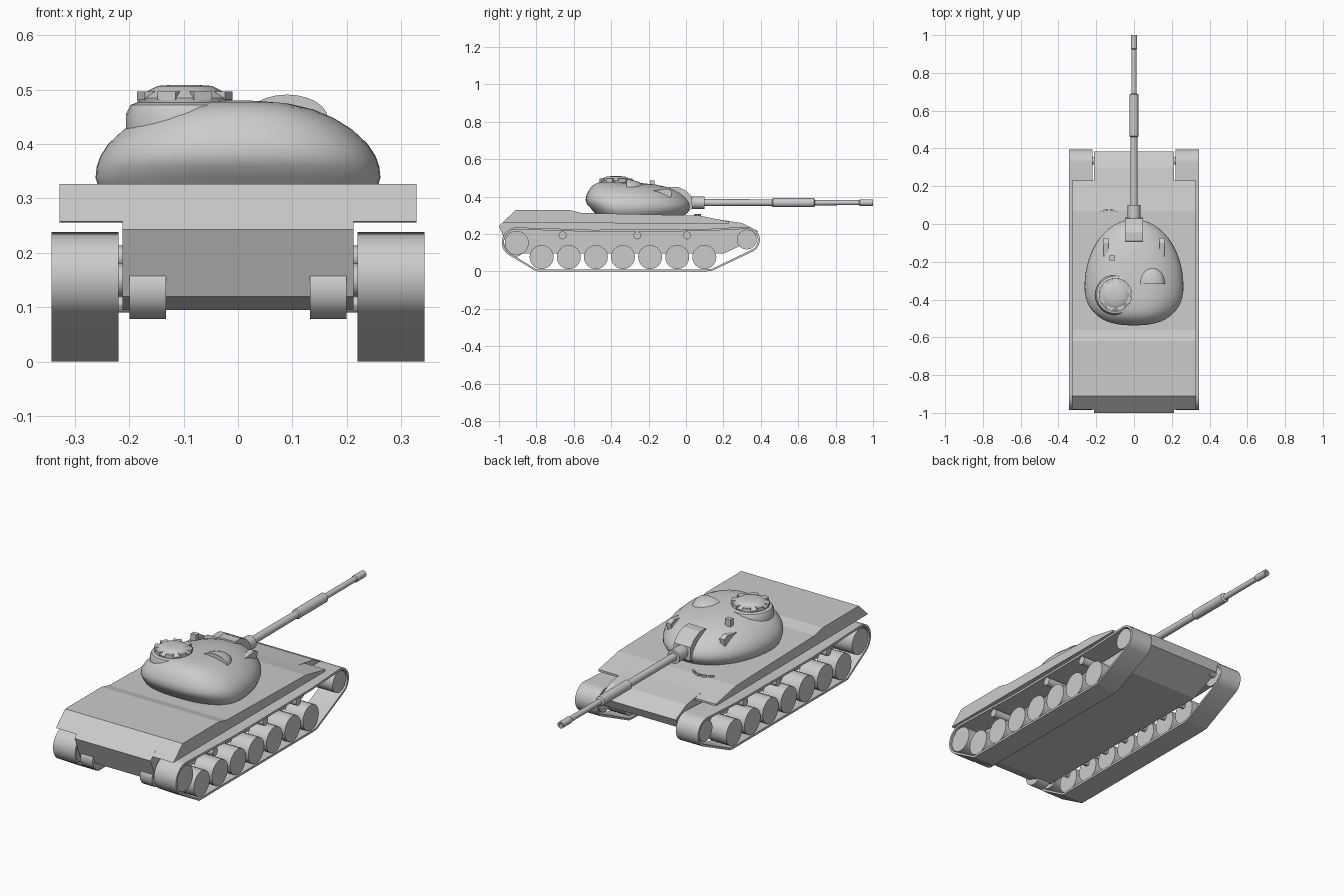
import bpy, bmesh
from math import sin, cos, pi, radians
from mathutils import Vector, Matrix

if "Cube" in bpy.data.objects:
    bpy.data.objects.remove(bpy.data.objects["Cube"])


def finish(name, bm, angle=30):
    bmesh.ops.recalc_face_normals(bm, faces=bm.faces)
    me = bpy.data.meshes.new(name)
    bm.to_mesh(me)
    bm.free()
    ob = bpy.data.objects.new(name, me)
    bpy.context.collection.objects.link(ob)
    if angle:
        bpy.ops.object.select_all(action='DESELECT')
        ob.select_set(True)
        bpy.context.view_layer.objects.active = ob
        bpy.ops.object.shade_smooth_by_angle(angle=radians(angle))
    return ob


def prism(name, pts, x0, x1, angle=0):
    """Extrude a (y, z) profile from x0 to x1."""
    bm = bmesh.new()
    a = [bm.verts.new((x0, y, z)) for y, z in pts]
    b = [bm.verts.new((x1, y, z)) for y, z in pts]
    bm.faces.new(a)
    bm.faces.new(b[::-1])
    n = len(pts)
    for i in range(n):
        bm.faces.new((a[i], a[(i + 1) % n], b[(i + 1) % n], b[i]))
    return finish(name, bm, angle)


def lathe(name, prof, centre, axis='Z', n=24):
    """Revolve a (radius, height) profile, capped at both ends."""
    bm = bmesh.new()
    rings = [[bm.verts.new((r * cos(2 * pi * i / n), r * sin(2 * pi * i / n), h))
              for i in range(n)] for r, h in prof]
    for a, b in zip(rings, rings[1:]):
        for i in range(n):
            bm.faces.new((a[i], a[(i + 1) % n], b[(i + 1) % n], b[i]))
    bm.faces.new(rings[0])
    bm.faces.new(rings[-1])
    rot = {'Z': Matrix(), 'Y': Matrix.Rotation(-pi / 2, 4, 'X'),
           'X': Matrix.Rotation(pi / 2, 4, 'Y')}[axis]
    bm.transform(Matrix.Translation(centre) @ rot)
    return finish(name, bm)


def box(name, centre, size, turn=0):
    bm = bmesh.new()
    bmesh.ops.create_cube(bm, size=1)
    bm.transform(Matrix.Translation(centre) @ Matrix.Rotation(turn, 4, 'Z')
                 @ Matrix.Diagonal((*size, 1)))
    return finish(name, bm, 0)


def roller(name, x0, x1, y, z, r, n=24):
    lo, hi = min(x0, x1), max(x0, x1)
    return lathe(name, [(r, 0), (r, hi - lo)], (lo, y, z), 'X', n)


# Hull tub and the wide upper hull over the tracks
prism("lower_hull", [(-1.0, .243), (-.95, .12), (-.88, .095), (.2, .095), (.365, .17),
                     (.385, .215), (.30, .258), (.07, .293), (-.56, .308),
                     (-.62, .322), (-.915, .322)], -.212, .212)
prism("upper_hull", [(-.983, .258), (-.91, .327), (-.62, .327), (-.56, .312),
                     (.07, .298), (.23, .266), (.23, .256)], -.328, .328)


# Track belt outline, inset by t for the inside
def belt(t):
    pts = []
    for i in range(13):
        a = radians(85 + 150 * i / 12)
        pts.append((-.905 + (.08 - t) * cos(a), .155 + (.08 - t) * sin(a)))
    pts += [(-.80, t), (-.78, t), (.11, t), (.14, t + .003)]
    for i in range(13):
        a = radians(-60 + 150 * i / 12)
        pts.append((.325 + (.07 - t) * cos(a), .168 + (.07 - t) * sin(a)))
    pts += [(.1, .226 - t), (-.5, .222 - t)]
    return pts


for s, side in ((1, "right"), (-1, "left")):
    # Track belt
    bm = bmesh.new()
    loops = [[bm.verts.new((s * x, y, z)) for y, z in belt(t)]
             for x, t in ((.220, 0), (.343, 0), (.343, .011), (.220, .011))]
    n = len(loops[0])
    for k in range(4):
        a, b = loops[k], loops[(k + 1) % 4]
        for i in range(n):
            bm.faces.new((a[i], a[(i + 1) % n], b[(i + 1) % n], b[i]))
    finish(side + "_track", bm)

    # Road wheels with axles
    for i in range(7):
        y = -.772 + .145 * i
        roller(f"{side}_road_wheel_{i}", s * .232, s * .338, y, .076, .064)
        roller(f"{side}_axle_{i}", s * .20, s * .24, y, .105, .015, 12)

    # Drive sprocket, front idler, final drive and return rollers
    roller(side + "_sprocket", s * .224, s * .338, -.905, .152, .064)
    roller(side + "_sprocket_axle", s * .19, s * .23, -.905, .15, .03, 16)
    roller(side + "_idler", s * .224, s * .338, .325, .170, .053)
    roller(side + "_idler_axle", s * .19, s * .23, .335, .175, .02, 16)
    roller(side + "_final_drive", s * .132, s * .20, -.915, .134, .056)
    for i, y in enumerate((-.66, -.26, .005)):
        roller(f"{side}_return_roller_{i}", s * .20, s * .335, y, .192, .021, 16)

    # Rangefinder hood on the turret cheek
    prism(side + "_sight_hood", [(-.18, .405), (-.18, .43), (-.10, .442), (-.075, .43),
                                 (-.08, .395)], s * .135, s * .162)


# Cast turret: stacked egg-shaped rings (z, half width, rear y, front y)
def egg(z, w, rear, front, n=48):
    mid = -.33
    out = []
    for i in range(n):
        a = 2 * pi * i / n
        c, q = cos(a), sin(a)
        e = 2 / 2.5 if q < 0 else 1
        x = w * abs(c) ** e * (1 if c > 0 else -1)
        y = mid + (front - mid) * q if q > 0 else mid - (mid - rear) * abs(q) ** e
        tilt = max(0, (z - .335) / .14) * .05 * (y + .3)
        out.append((x, y, z - tilt))
    return out


levels = [(.292, .235, -.47, -.02), (.315, .255, -.492, .01), (.338, .262, -.51, .025),
          (.358, .260, -.53, .025), (.378, .253, -.537, .018), (.40, .238, -.533, .002),
          (.425, .211, -.52, -.025), (.445, .178, -.505, -.06), (.46, .142, -.485, -.105),
          (.47, .10, -.455, -.16), (.475, .05, -.40, -.24)]
bm = bmesh.new()
rings = [[bm.verts.new(p) for p in egg(*l)] for l in levels]
for a, b in zip(rings, rings[1:]):
    for i in range(48):
        bm.faces.new((a[i], a[(i + 1) % 48], b[(i + 1) % 48], b[i]))
bm.faces.new(rings[0])
bm.faces.new(rings[-1])
finish("turret", bm, 40)

# Gun shield and barrel
prism("gun_shield", [(-.12, .33), (-.09, .452), (-.045, .452), (0, .432), (.03, .40),
                     (.035, .335), (0, .32)], -.047, .047)
lathe("gun_barrel", [(.034, 0), (.034, .10), (.019, .10), (.018, .46), (.024, .465),
                     (.024, .685), (.014, .69), (.0135, .925), (.017, .93), (.017, 1.0),
                     (.009, 1.0), (.009, .95)], (0, 0, .367), 'Y', 20)

# Commander's cupola on its raised base, ringed with vision blocks
cx, cy = -.098, -.375
lathe("cupola_base", [(.108, .425), (.108, .455), (.10, .472), (.08, .479)], (cx, cy, 0))
lathe("cupola", [(.085, .470), (.088, .485), (.062, .501), (.05, .507), (.02, .509)],
      (cx, cy, 0))
for i in range(8):
    a = 2 * pi * (i + .5) / 8
    box(f"vision_block_{i}", (cx + .075 * cos(a), cy + .075 * sin(a), .489),
        (.026, .036, .016), a)

# Half-dome loader's hatch, cut flat at the rear
bm = bmesh.new()
bmesh.ops.create_uvsphere(bm, u_segments=24, v_segments=12, radius=1)
bmesh.ops.bisect_plane(bm, geom=bm.verts[:] + bm.edges[:] + bm.faces[:],
                       plane_co=(0, -.01, 0), plane_no=(0, -1, 0), clear_outer=True)
bmesh.ops.holes_fill(bm, edges=[e for e in bm.edges if e.is_boundary])
bm.transform(Matrix.Translation((.09, -.318, .447)) @ Matrix.Diagonal((.075, .092, .044, 1)))
finish("loader_hatch", bm)

# Roof sight and the driver's arc of periscopes
box("roof_sight", (-.115, -.18, .468), (.03, .024, .036))
for i in range(4):
    a = radians(48 + 28 * i)
    box(f"driver_periscope_{i}", (-.133 + .072 * cos(a), .003 + .072 * sin(a), .299),
        (.026, .01, .014), a - pi / 2)
